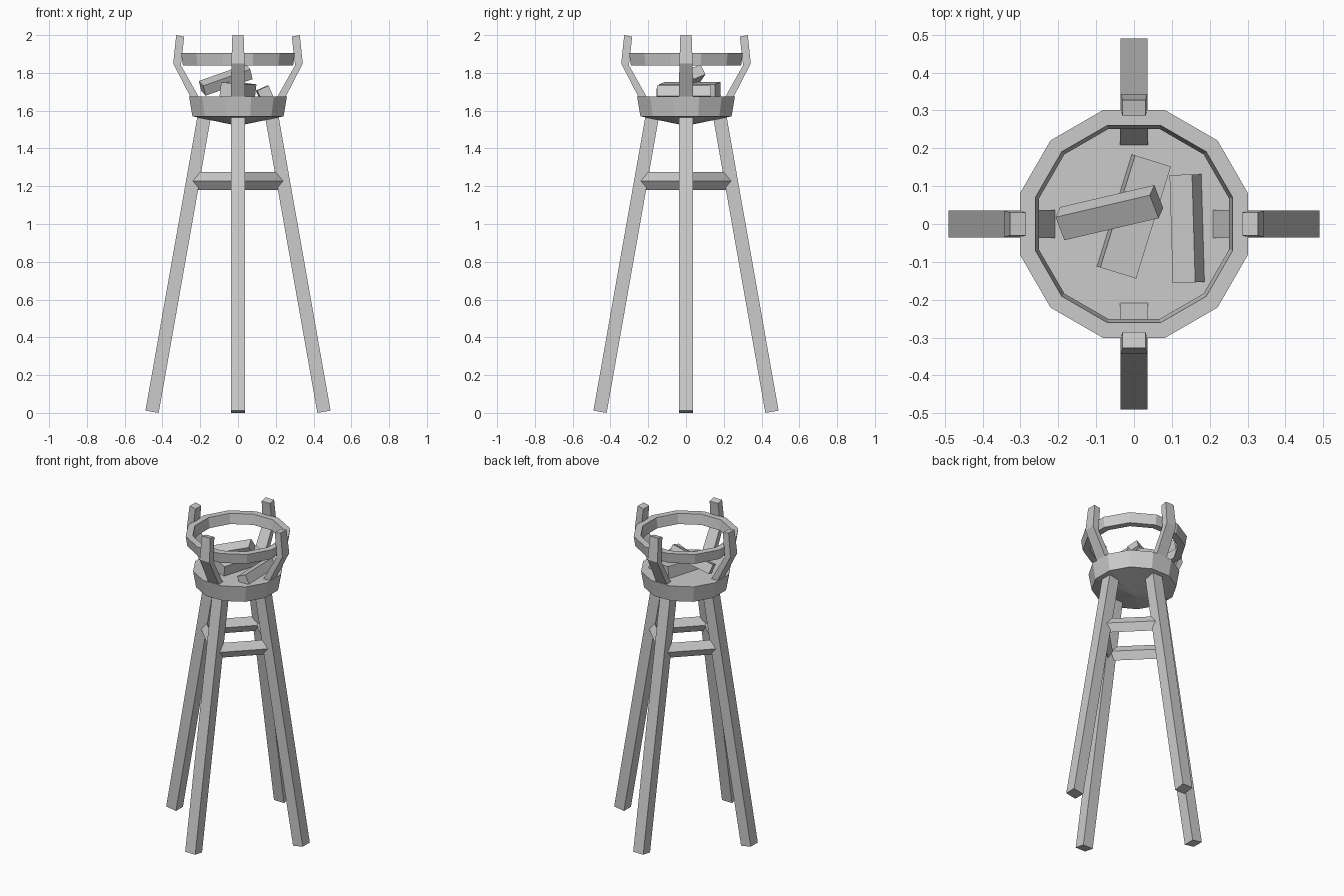
import bpy, bmesh
from math import pi, cos, sin
from mathutils import Matrix, Vector

cube = bpy.data.objects.get("Cube")
if cube:
    bpy.data.objects.remove(cube, do_unlink=True)

grey = bpy.data.materials.new("plain_grey")
grey.use_nodes = True
colour = (0.6, 0.6, 0.6, 1)
grey.diffuse_color = colour
grey.node_tree.nodes["Principled BSDF"].inputs["Base Color"].default_value = colour


def finish(name, bm):
    bmesh.ops.recalc_face_normals(bm, faces=bm.faces)
    mesh = bpy.data.meshes.new(name)
    bm.to_mesh(mesh)
    bm.free()
    mesh.materials.append(grey)
    obj = bpy.data.objects.new(name, mesh)
    bpy.context.collection.objects.link(obj)
    return obj


def loft(name, rings, closed=False):
    """Skin equal rings of points; cap the ends unless closed."""
    bm = bmesh.new()
    loops = [[bm.verts.new(p) for p in ring] for ring in rings]
    pairs = list(zip(loops, loops[1:]))
    if closed:
        pairs.append((loops[-1], loops[0]))
    else:
        bm.faces.new(loops[0])
        bm.faces.new(loops[-1])
    for a, b in pairs:
        for i in range(len(a)):
            j = (i + 1) % len(a)
            bm.faces.new((a[i], a[j], b[j], b[i]))
    return finish(name, bm)


def circle(radius, z, sides=12):
    turn = pi / sides
    return [(radius * cos(turn + i * 2 * pi / sides),
             radius * sin(turn + i * 2 * pi / sides), z) for i in range(sides)]


def bar(name, stations, angle):
    """Stations: (inner r, inner z, outer r, outer z, half width)."""
    rot = Matrix.Rotation(angle, 3, 'Z')
    rings = [[rot @ Vector(p) for p in
              ((ri, -w, zi), (ro, -w, zo), (ro, w, zo), (ri, w, zi))]
             for ri, zi, ro, zo, w in stations]
    return loft(name, rings)


def log(name, centre, size, yaw, pitch, roll):
    bm = bmesh.new()
    bmesh.ops.create_cube(bm, size=1)
    m = (Matrix.Translation(centre) @ Matrix.Rotation(yaw, 4, 'Z')
         @ Matrix.Rotation(pitch, 4, 'Y') @ Matrix.Rotation(roll, 4, 'X')
         @ Matrix.Diagonal((*size, 1)))
    bm.transform(m)
    finish(name, bm)


# Legs and upper prongs, four of each
for side, angle in (("left", 0), ("back", pi / 2), ("right", pi), ("front", -pi / 2)):
    bar(side + "_leg", [(0.42, 0, 0.49, 0.012, 0.036),
                        (0.14, 1.585, 0.21, 1.597, 0.036)], angle)
    bar(side + "_prong", [(0.195, 1.65, 0.235, 1.64, 0.038),
                          (0.302, 1.84, 0.343, 1.85, 0.035),
                          (0.285, 1.992, 0.327, 2.0, 0.03)], angle)

# Square brace with a diamond section
loft("leg_brace", [circle(0.0, 0, 4)] and [
    [Matrix.Rotation(k * pi / 2, 3, 'Z') @ Vector(p) for p in
     ((0.275, 0, 1.228), (0.235, 0, 1.275), (0.195, 0, 1.228), (0.235, 0, 1.18))]
    for k in range(4)], closed=True)

# Solid bowl with a shallow pointed underside
loft("bowl", [circle(0.268, 1.675), circle(0.25, 1.57), circle(0.002, 1.52)])

# Upper hoop
loft("hoop", [circle(0.312, 1.905), circle(0.302, 1.84),
              circle(0.26, 1.84), circle(0.27, 1.905)], closed=True)

# Logs
log("lower_log", (0.0, 0.02, 1.708), (0.31, 0.1, 0.075), 1.27, 0, 0.12)
log("side_log", (0.14, -0.012, 1.692), (0.285, 0.065, 0.06), 1.6, 0, -0.42)
log("upper_log", (-0.065, 0.03, 1.762), (0.27, 0.07, 0.06), 0.23, -0.33, 0.4)
